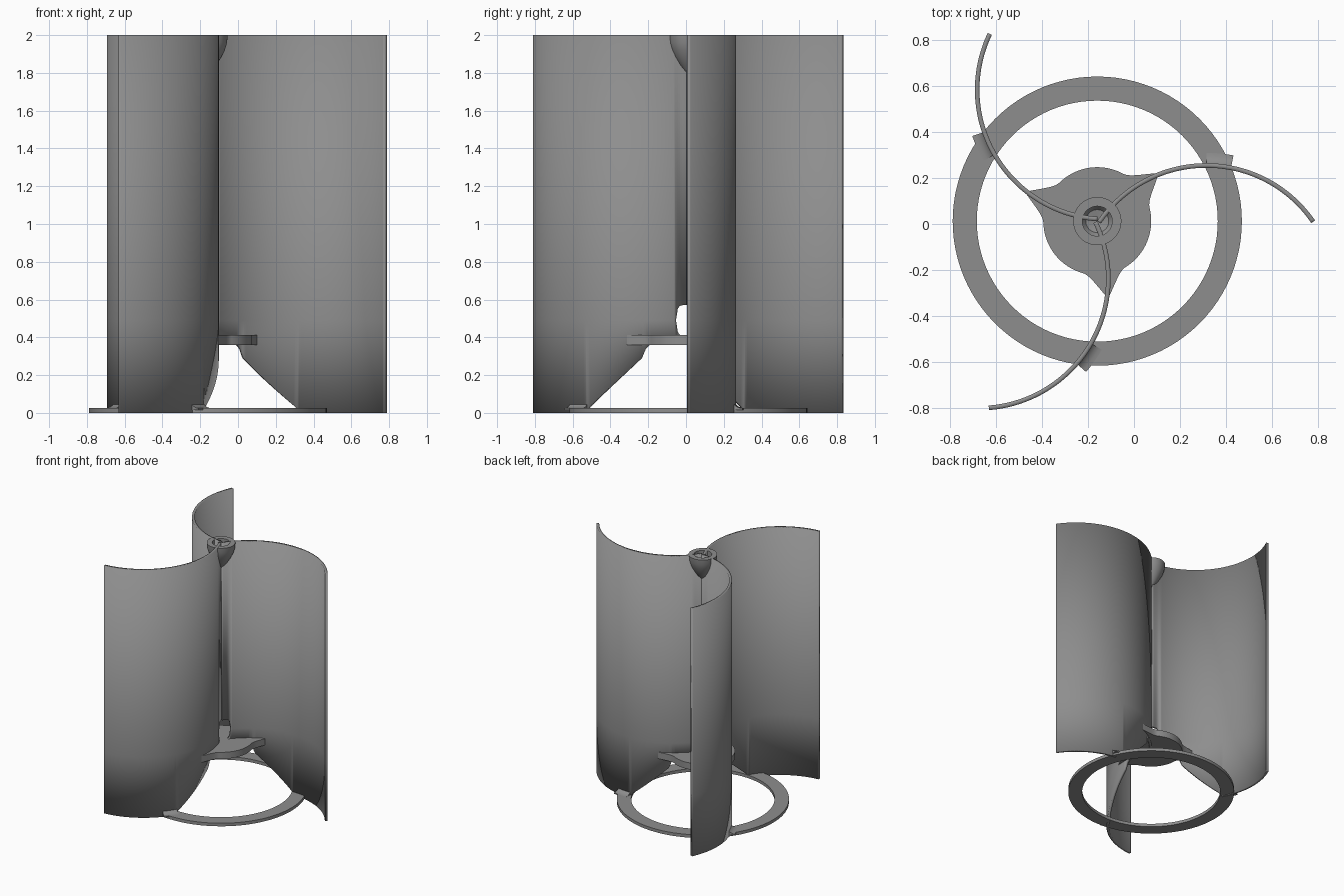
import bpy, bmesh, math
from mathutils import Matrix, Vector

if "Cube" in bpy.data.objects:
    bpy.data.objects.remove(bpy.data.objects["Cube"])

CENTRE = Vector((-0.16, 0.0125, 0))
R, CX, CY, T = 0.565, 0.475, -0.3225, 0.02   # blade arc, relative to the hub axis

grey = bpy.data.materials.new("grey")
grey.diffuse_color = (0.27, 0.27, 0.27, 1)
grey.use_nodes = True
grey.node_tree.nodes["Principled BSDF"].inputs["Base Color"].default_value = grey.diffuse_color


def finish(name, bm, turn=0.0, angle=35):
    bmesh.ops.remove_doubles(bm, verts=bm.verts, dist=1e-5)
    bmesh.ops.recalc_face_normals(bm, faces=bm.faces)
    mesh = bpy.data.meshes.new(name)
    bm.transform(Matrix.Translation(CENTRE) @ Matrix.Rotation(turn, 4, 'Z'))
    bm.to_mesh(mesh)
    bm.free()
    mesh.materials.append(grey)
    ob = bpy.data.objects.new(name, mesh)
    bpy.context.collection.objects.link(ob)
    bpy.context.view_layer.objects.active = ob
    ob.select_set(True)
    bpy.ops.object.shade_smooth_by_angle(angle=math.radians(angle))
    ob.select_set(False)
    return ob


def arc(a, radius=R):
    return CX + radius * math.cos(a), CY + radius * math.sin(a)


def lathe(name, profile, n=72):
    bm = bmesh.new()
    rings = [[bm.verts.new((r * math.cos(2 * math.pi * i / n),
                            r * math.sin(2 * math.pi * i / n), z))
              for i in range(n)] for r, z in profile]
    for a, b in zip(rings, rings[1:] + rings[:1]):
        for i in range(n):
            j = (i + 1) % n
            bm.faces.new((a[i], a[j], b[j], b[i]))
    return finish(name, bm)


def lower_edge(r):
    """Height of the blade's lower edge at distance r from the axis."""
    steps = [(0, .36), (.21, .36), (.23, .34), (.25, .29), (.53, .025), (.535, 0), (2, 0)]
    for (r0, z0), (r1, z1) in zip(steps, steps[1:]):
        if r <= r1:
            return z0 + (z1 - z0) * (r - r0) / (r1 - r0)


def slot(r):
    """Lower and upper limit of the rounded slot beside the axis."""
    if r >= .062:
        return .49, .49
    d = max(0, r - .037) / .025
    h = .055 + .025 * math.sqrt(max(0, 1 - d * d))
    return .49 - h, .49 + h


def blade(turn):
    bm = bmesh.new()
    start, end = math.atan2(-CY, -CX), math.radians(34.5)
    n = 110
    cols = []
    for i in range(n + 1):
        x, y = arc(start + (end - start) * i / n)
        r = math.hypot(x, y)
        lo, hi = slot(r)
        cols.append(([bm.verts.new((x, y, z)) for z in (lower_edge(r), lo, hi, 2)], hi - lo))
    for (a, ga), (b, gb) in zip(cols, cols[1:]):
        for k in (0, 2):
            bm.faces.new((a[k], b[k], b[k + 1], a[k + 1]))
    ob = finish("blade", bm, turn)
    mod = ob.modifiers.new("thickness", 'SOLIDIFY')
    mod.thickness, mod.offset = T, 0


def foot(turn):
    """Concave fillet joining the convex blade face to the ring."""
    bm = bmesh.new()
    angles = [a for a in (math.radians(60 + .5 * i) for i in range(120))
              if .53 <= math.hypot(*arc(a)) <= .63]
    rows = []
    for a in angles:
        sec = [(0, .015)]
        for k in range(7):
            t = math.pi / 2 * k / 6
            sec.append((.055 * (1 - math.sin(t)), .025 + .045 * (1 - math.cos(t))))
        sec[1:] = sec[1:][::1]
        sec.insert(1, (.055, .015))
        rows.append([bm.verts.new((*arc(a, R + d), z)) for d, z in sec])
    m = len(rows[0])
    for a, b in zip(rows, rows[1:]):
        for k in range(m):
            bm.faces.new((a[k], a[(k + 1) % m], b[(k + 1) % m], b[k]))
    bm.faces.new(rows[0])
    bm.faces.new(rows[-1])
    finish("ring_foot", bm, turn)


def plate():
    """Disc whose rim flares out in concave fillets onto each blade."""
    bm = bmesh.new()
    n, rim = 216, []
    for i in range(n):
        a = 2 * math.pi * i / n
        d = (a - math.radians(38) + math.pi / 3) % (2 * math.pi / 3) - math.pi / 3
        r = .235 + .105 * max(0, 1 - abs(d) / .42) ** 2
        rim.append(bm.verts.new((r * math.cos(a), r * math.sin(a), .36)))
    face = bm.faces.new(rim)
    out = bmesh.ops.extrude_face_region(bm, geom=[face])["geom"]
    bmesh.ops.translate(bm, vec=(0, 0, .053),
                        verts=[g for g in out if isinstance(g, bmesh.types.BMVert)])
    finish("base_plate", bm)


# base ring
lathe("base_ring", [(.525, 0), (.63, 0), (.63, .025), (.525, .025)], 96)

# top hub: tapering socket with a shallow dished recess
lathe("top_hub", [(.0001, 1.93), (.05, 1.94), (.065, 1.96), (.065, 2), (.105, 2),
                  (.102, 1.96), (.09, 1.92), (.07, 1.88), (.045, 1.84), (.0001, 1.79)], 48)

plate()

# three curved blades and their feet
for i in range(3):
    blade(i * 2 * math.pi / 3)
    foot(i * 2 * math.pi / 3)
